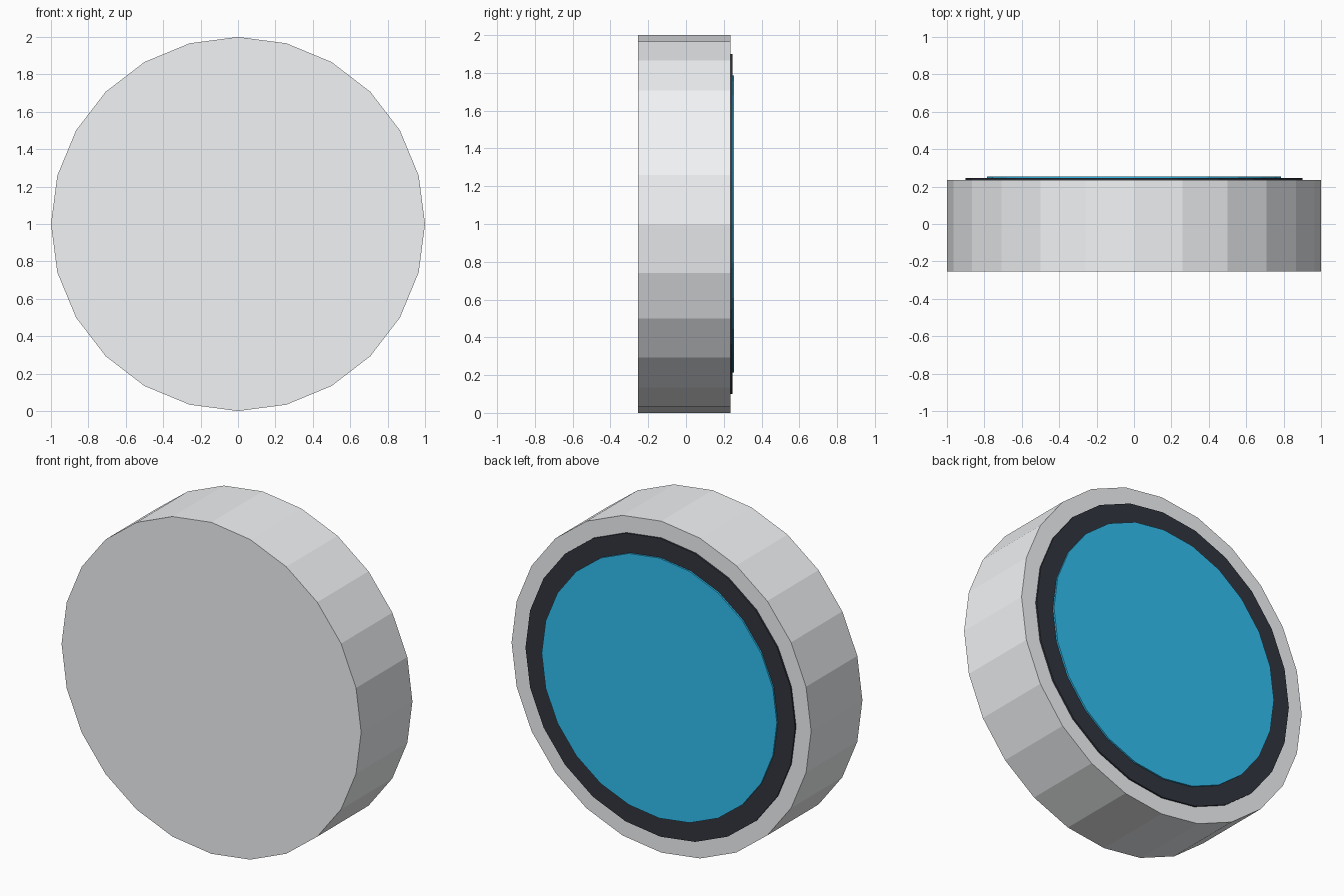
import bpy
from math import pi

if "Cube" in bpy.data.objects:
    bpy.data.objects.remove(bpy.data.objects["Cube"])

SIDES = 24


def material(name, color):
    mat = bpy.data.materials.new(name)
    mat.diffuse_color = color
    mat.use_nodes = True
    mat.node_tree.nodes["Principled BSDF"].inputs["Base Color"].default_value = mat.diffuse_color
    return mat


def disc(name, radius, y0, y1, mat):
    """Flat-faced cylinder lying along y, centred at z = 1."""
    bpy.ops.mesh.primitive_cylinder_add(
        vertices=SIDES, radius=radius, depth=y1 - y0,
        location=(0, (y0 + y1) / 2, 1), rotation=(pi / 2, 0, 0))
    obj = bpy.context.object
    obj.name = name
    obj.data.materials.append(mat)
    return obj


light = material("light_shell", (0.89, 0.905, 0.92, 1))
dark = material("dark_rim", (0.032, 0.036, 0.05, 1))
blue = material("blue_plate", (0.03, 0.52, 0.88, 1))

# Thick pale housing
disc("housing", 1.0, -0.254, 0.235, light)
# Thin dark bezel on the back face
disc("bezel", 0.90, 0.232, 0.245, dark)
# Blue face plate over the bezel
disc("face_plate", 0.785, 0.242, 0.255, blue)
